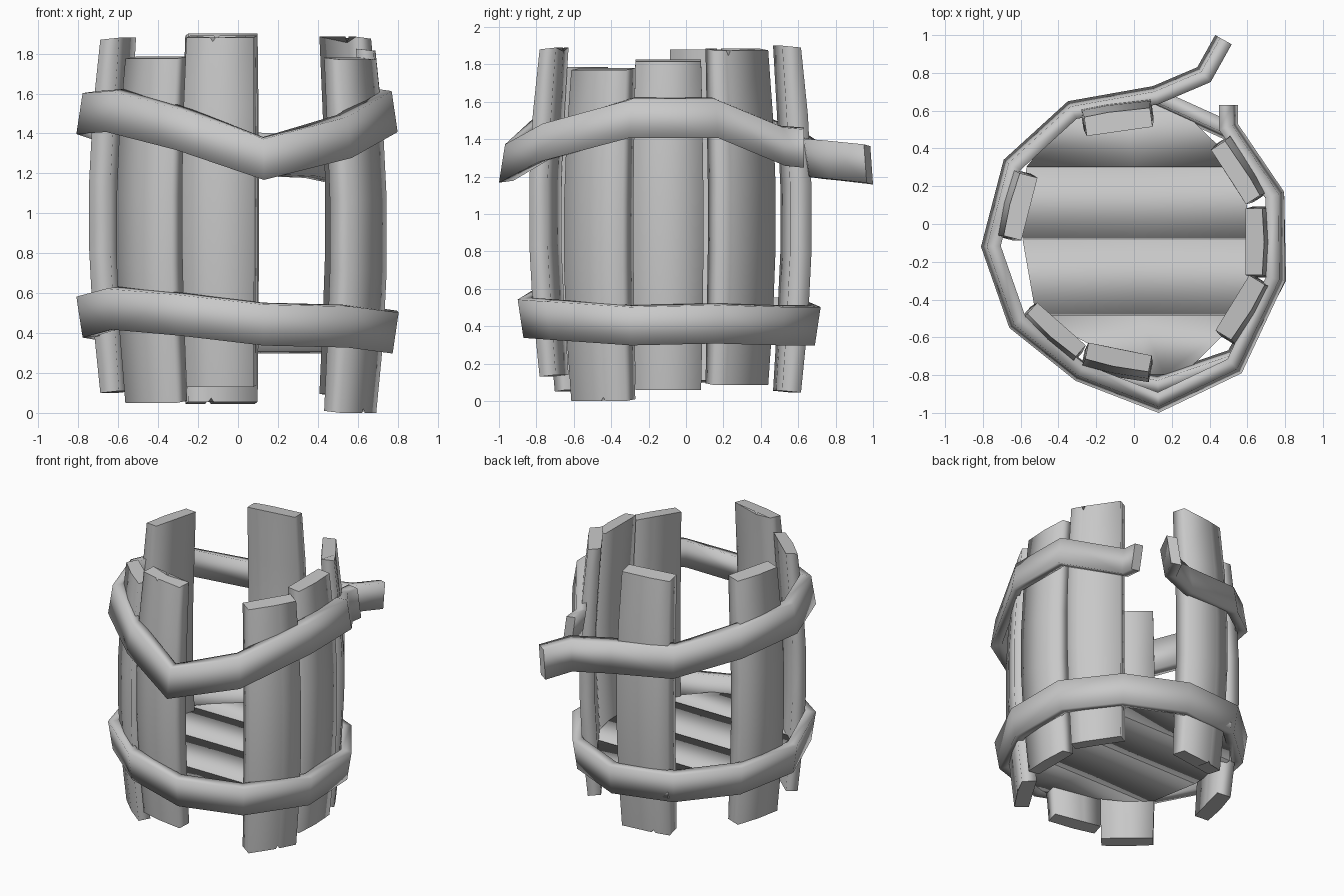
import bpy, bmesh, math
from mathutils import Vector

old = bpy.data.objects.get("Cube")
if old:
    bpy.data.objects.remove(old, do_unlink=True)

GREY = (0.58, 0.58, 0.58, 1)
mat = bpy.data.materials.new("plain_grey")
mat.use_nodes = True
mat.diffuse_color = GREY
mat.node_tree.nodes["Principled BSDF"].inputs["Base Color"].default_value = GREY


def loft(name, sections, closed=False):
    """Skin a row of equal cross-sections; cap both ends crisply unless closed."""
    bm = bmesh.new()
    rings = [[bm.verts.new(p) for p in s] for s in sections]
    n = len(rings[0])
    pairs = list(zip(rings, rings[1:]))
    if closed:
        pairs.append((rings[-1], rings[0]))
    for a, b in pairs:
        for i in range(n):
            j = (i + 1) % n
            bm.faces.new((a[i], a[j], b[j], b[i]))
    if not closed:
        for ring in (rings[0], rings[-1]):
            for edge in bm.faces.new(ring).edges:
                edge.smooth = False
    bmesh.ops.recalc_face_normals(bm, faces=bm.faces)
    for f in bm.faces:
        f.smooth = True
    mesh = bpy.data.meshes.new(name)
    bm.to_mesh(mesh)
    bm.free()
    mesh.materials.append(mat)
    obj = bpy.data.objects.new(name, mesh)
    bpy.context.collection.objects.link(obj)


def stave(name, center, out, width, thick, z0, z1, split=0, top=0, low=0):
    """Upright plank bowed outward; split places a notch in the top or low end."""
    o = Vector((*out, 0)).normalized()
    side = Vector((-o.y, o.x, 0))
    base = Vector((*center, 0))
    across = (-0.5, split - 0.04, split, split + 0.04, 0.5)
    sections = []
    for t in (0, 0.2, 0.4, 0.6, 0.8, 1):
        bow = math.sin(math.pi * t)
        w = width * (0.95 + 0.07 * bow)
        mid = base + o * (0.05 * bow - 0.015)
        depth = thick * (0.88 if t in (0, 1) else 1)
        section = []
        for face in (1, -1):
            for u in across[::face]:
                z = z0 + (z1 - z0) * t
                if t == 1:
                    z -= top * (u == split) + 0.01 * (face > 0)
                if t == 0:
                    z += low * (u == split) + 0.01 * (face < 0)
                crown = 0.01 * (1 - 2 * abs(u)) * (face > 0)
                p = mid + side * u * w + o * (face * depth / 2 + crown)
                section.append((p.x, p.y, z))
        sections.append(section)
    loft(name, sections)


def hoop(name, points, closed, tilt, thick=0.07, height=0.205):
    """Band through its outer points, clockwise from above; tilt > 0 leans the top in."""
    n = len(points)
    flat = [Vector(p[:2]) for p in points]
    sections = []
    for i, (x, y, z) in enumerate(points):
        before = flat[i - 1] if closed or i else None
        after = flat[(i + 1) % n] if closed or i < n - 1 else None
        d1 = (flat[i] - before).normalized() if before else (after - flat[i]).normalized()
        d2 = (after - flat[i]).normalized() if after else d1
        d = (d1 + d2).normalized()
        inward = Vector((d.y, -d.x)) / max(d.dot(d1), 0.6)
        section = []
        # Outer low, outer high, inner high, inner low
        for depth, up in ((0, -1), (0, 1), (thick, 1), (thick, -1)):
            p = flat[i] + inward * (depth + max(0, tilt * up))
            section.append((p.x, p.y, z + up * height / 2 + 0.01 * (depth > 0)))
        sections.append(section)
    loft(name, sections, closed)


# Staves
stave("back_stave", (-0.085, 0.555), (-0.14, 0.99), 0.37, 0.115, 0.045, 1.9, 0.17, low=0.02)
stave("front_stave", (-0.085, -0.72), (-0.2, -0.98), 0.36, 0.1, 0.13, 1.89, -0.1, top=0.02)
stave("front_right_stave", (-0.42, -0.57), (-0.66, -0.75), 0.36, 0.09, 0.05, 1.785)
stave("right_stave", (-0.615, 0.095), (-0.97, 0.25), 0.36, 0.11, 0.1, 1.88)
stave("front_left_stave", (0.575, -0.45), (0.85, -0.52), 0.36, 0.11, 0, 1.78, 0.1, low=0.02)
stave("left_stave", (0.65, -0.095), (1, 0), 0.37, 0.1, 0.06, 1.825)
stave("back_left_stave", (0.55, 0.28), (0.84, 0.54), 0.36, 0.1, 0.085, 1.885, -0.25, top=0.03)

# Broken upper hoop with two loose ends
hoop("upper_hoop", [
    (0.55, 0.63, 1.35), (0.55, 0.53, 1.36), (0.795, 0.17, 1.51),
    (0.8, -0.3, 1.51), (0.57, -0.79, 1.38), (0.13, -1, 1.27),
    (-0.31, -0.83, 1.42), (-0.66, -0.55, 1.51), (-0.81, -0.12, 1.5),
    (-0.69, 0.34, 1.46), (-0.35, 0.65, 1.34), (0.1, 0.73, 1.29),
    (0.335, 0.83, 1.28), (0.43, 1, 1.26)], False, 0.03)

# Complete lower hoop
hoop("lower_hoop", [
    (0.54, 0.53, 0.4), (0.795, 0.17, 0.41), (0.805, -0.3, 0.4),
    (0.57, -0.75, 0.43), (0.13, -0.9, 0.44), (-0.31, -0.82, 0.49),
    (-0.66, -0.55, 0.52), (-0.81, -0.12, 0.48), (-0.69, 0.34, 0.46),
    (-0.35, 0.65, 0.43), (0.12, 0.72, 0.4)], True, -0.03)

# Floor boards: rows of (y, right end x, left end x)
rows = [(-0.8, 0.06, 0.26), (-0.48, -0.52, 0.58), (-0.08, -0.59, 0.63),
        (0.3, -0.57, 0.56), (0.64, -0.3, 0.22)]
for k, (a, b) in enumerate(zip(rows, rows[1:])):
    gap = 0.002
    sections = []
    for t in (0, 0.5, 1):
        section = []
        for (y, x0, x1), s in ((a, 1), (b, -1)):
            x = x0 + (x1 - x0) * t
            low, high = 0.35, 0.425 + 0.01 * (s > 0)
            ends = [(x, y + gap * s, low), (x, y + gap * s, high)]
            section += ends if s > 0 else ends[::-1]
        sections.append(section)
    loft(f"floor_board_{k + 1}", sections)
